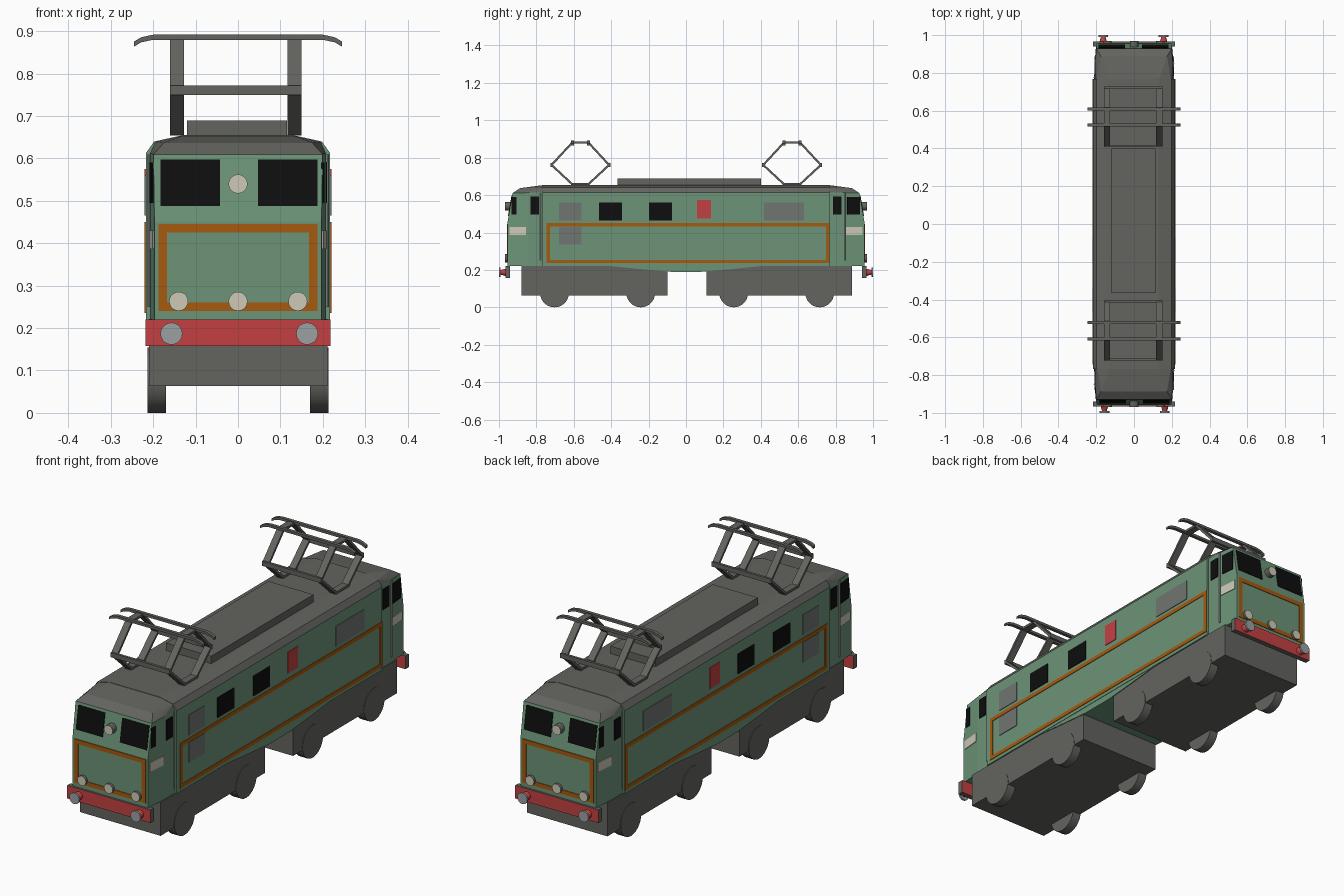
import bpy, bmesh, math
from mathutils import Vector, Matrix

if "Cube" in bpy.data.objects:
    bpy.data.objects.remove(bpy.data.objects["Cube"])


def colour(name, r, g, b):
    m = bpy.data.materials.new(name)
    lin = [((c / 255 + 0.055) / 1.055) ** 2.4 for c in (r, g, b)]
    m.diffuse_color = (*lin, 1)
    m.use_nodes = True
    m.node_tree.nodes["Principled BSDF"].inputs["Base Color"].default_value = m.diffuse_color
    return m


GREEN = colour("body green", 108, 148, 120)
GREY = colour("roof and bogie grey", 99, 99, 95)
VENT = colour("vent grey", 112, 118, 113)
BLACK = colour("window black", 14, 14, 14)
ORANGE = colour("stripe orange", 166, 90, 14)
RED = colour("beam red", 196, 64, 66)
CREAM = colour("lamp cream", 206, 202, 184)
SILVER = colour("buffer silver", 155, 160, 160)


def hull(bm, pts):
    vs = [bm.verts.new(p) for p in pts]
    r = bmesh.ops.convex_hull(bm, input=vs)
    junk = {v for k in ("geom_interior", "geom_unused") for v in r[k]
            if isinstance(v, bmesh.types.BMVert)}
    bmesh.ops.delete(bm, geom=list(junk), context='VERTS')


def box(bm, x0, x1, y0, y1, z0, z1):
    hull(bm, [(x, y, z) for x in (x0, x1) for y in (y0, y1) for z in (z0, z1)])


def plate(bm, pts, t=0.003):
    # thin slab lying on a planar quad
    p = [Vector(q) for q in pts]
    n = (p[1] - p[0]).cross(p[2] - p[0]).normalized() * t
    hull(bm, [q + n for q in p] + [q - n for q in p])


def rod(bm, a, b, r1, r2=None, n=20):
    a, b = Vector(a), Vector(b)
    d = b - a
    m = Matrix.Translation((a + b) / 2) @ d.to_track_quat('Z', 'Y').to_matrix().to_4x4()
    bmesh.ops.create_cone(bm, cap_ends=True, segments=n, radius1=r1,
                          radius2=r1 if r2 is None else r2, depth=d.length, matrix=m)


def finish(name, bm, mats, rule=None, smooth=False, turn=1):
    bmesh.ops.dissolve_limit(bm, angle_limit=0.01, verts=bm.verts, edges=bm.edges)
    if turn < 0:  # opposite end is the same part rotated half a turn
        bmesh.ops.rotate(bm, verts=bm.verts, matrix=Matrix.Rotation(math.pi, 3, 'Z'))
    bmesh.ops.recalc_face_normals(bm, faces=bm.faces)
    me = bpy.data.meshes.new(name)
    for m in mats:
        me.materials.append(m)
    for f in bm.faces:
        f.material_index = rule(f) if rule else 0
    bm.to_mesh(me)
    bm.free()
    ob = bpy.data.objects.new(name, me)
    bpy.context.collection.objects.link(ob)
    if smooth:
        bpy.context.view_layer.objects.active = ob
        ob.select_set(True)
        bpy.ops.object.shade_smooth_by_angle(angle=math.radians(35))
        ob.select_set(False)


def roof_rule(f):
    return 1 if f.calc_center_median().z > 0.613 else 0


# Main body with bevelled roof
bm = bmesh.new()
section = [(0.217, 0.22), (0.217, 0.613), (0.198, 0.64), (0.13, 0.655)]
hull(bm, [(s * x, y, z) for s in (1, -1) for y in (-0.768, 0.768) for x, z in section])
finish("main_body", bm, [GREEN, GREY], roof_rule)

# Sagging belly between the bogies
bm = bmesh.new()
hull(bm, [(x, y, z) for x in (-0.215, 0.215) for y, z in
          ((-0.42, 0.222), (-0.25, 0.205), (-0.08, 0.19), (0.08, 0.19), (0.25, 0.205), (0.42, 0.222))])
finish("belly", bm, [GREEN])

# Roof equipment box
bm = bmesh.new()
box(bm, -0.12, 0.115, -0.365, 0.40, 0.645, 0.69)
finish("roof_box", bm, [GREY])


def frame(bm, quad, a0, a1, z0, z1, w):
    for r in ((a0, a1, z0, z0 + w), (a0, a1, z1 - w, z1),
              (a0, a0 + w, z0 + w, z1 - w), (a1 - w, a1, z0 + w, z1 - w)):
        plate(bm, quad(*r))


def rect(a0, a1, z0, z1):
    return ((a0, z0), (a1, z0), (a1, z1), (a0, z1))


# Side windows, vents, panel and stripe, same on both sides
SIDE = {
    "vent": (VENT, [(-0.68, -0.56, 0.465, 0.56), (-0.68, -0.56, 0.335, 0.43), (0.417, 0.63, 0.465, 0.56)]),
    "window": (BLACK, [(-0.465, -0.342, 0.465, 0.56), (-0.198, -0.075, 0.465, 0.56)]),
    "red_panel": (RED, [(0.06, 0.134, 0.475, 0.575)]),
}
for s, side in ((1, "right"), (-1, "left")):
    def quad(y0, y1, z0, z1):
        return [(s * 0.217, y, z) for y, z in rect(y0, y1, z0, z1)]
    for part, (mat, rects) in SIDE.items():
        bm = bmesh.new()
        for r in rects:
            plate(bm, quad(*r))
        finish(f"{side}_{part}", bm, [mat])
    bm = bmesh.new()
    frame(bm, quad, -0.745, 0.767, 0.236, 0.45, 0.018)
    finish(f"{side}_stripe", bm, [ORANGE])


def front_y(z):
    return -0.955 + max(0, z - 0.45) * 0.027 / 0.16


def cab_x(y):
    return 0.207 - max(0, abs(y) - 0.845) / 11


def front_quad(x0, x1, z0, z1):
    return [(x, front_y(z), z) for x, z in rect(x0, x1, z0, z1)]


def cab_quad(s, y0, y1, z0, z1):
    return [(s * cab_x(y), y, z) for y, z in rect(y0, y1, z0, z1)]


for turn, end in ((1, "front"), (-1, "back")):
    # Cab shell, slightly narrower than the body, with raked windscreen
    bm = bmesh.new()
    half = [(0.207, -0.76, 0.22), (0.207, -0.845, 0.22), (0.197, -0.955, 0.22), (0.197, -0.955, 0.45),
            (cab_x(0.928), -0.928, 0.61), (0.207, -0.845, 0.613), (0.207, -0.76, 0.613),
            (0.175, -0.888, 0.637), (0.195, -0.76, 0.639), (0.13, -0.76, 0.654)]
    hull(bm, [(s * x, y, z) for s in (1, -1) for x, y, z in half])
    finish(f"{end}_cab", bm, [GREEN, GREY], roof_rule, turn=turn)

    # Windscreens and cab side windows
    bm = bmesh.new()
    plate(bm, front_quad(-0.183, -0.043, 0.488, 0.597))
    plate(bm, front_quad(0.047, 0.188, 0.488, 0.597))
    plate(bm, cab_quad(1, -0.934, -0.905, 0.495, 0.59))
    plate(bm, cab_quad(-1, -0.93, -0.862, 0.495, 0.59))
    for s in (1, -1):
        plate(bm, cab_quad(s, -0.832, -0.786, 0.495, 0.592))
    finish(f"{end}_cab_windows", bm, [BLACK], turn=turn)

    # Cream cab side plates
    bm = bmesh.new()
    for s in (1, -1):
        plate(bm, cab_quad(s, -0.943, -0.855, 0.387, 0.43))
    finish(f"{end}_cab_plates", bm, [CREAM], turn=turn)

    # Orange frame on the nose
    bm = bmesh.new()
    frame(bm, front_quad, -0.187, 0.187, 0.24, 0.446, 0.02)
    finish(f"{end}_stripe", bm, [ORANGE], turn=turn)

    # Lamps
    bm = bmesh.new()
    for x, z in ((0, 0.54), (-0.14, 0.263), (0, 0.263), (0.141, 0.263)):
        rod(bm, (x, front_y(z) + 0.01, z), (x, -0.969, z), 0.0225)
    finish(f"{end}_lamps", bm, [CREAM, GREY], lambda f: 0 if abs(f.normal.y) > 0.8 else 1,
           smooth=True, turn=turn)

    # Door handrails
    bm = bmesh.new()
    for x, y in ((0.21, -0.776), (-0.21, -0.848)):
        rod(bm, (x, y, 0.25), (x, y, 0.61), 0.004, n=8)
    finish(f"{end}_handrails", bm, [SILVER], turn=turn)

    # Buffer beam, red on its outer face
    bm = bmesh.new()
    box(bm, -0.218, 0.218, -0.965, -0.94, 0.158, 0.22)
    finish(f"{end}_buffer_beam", bm, [RED, GREY],
           lambda f: 0 if abs(f.normal.y) > 0.5 else 1, turn=turn)

    # Buffers
    shank, head = bmesh.new(), bmesh.new()
    for x in (-0.157, 0.163):
        rod(shank, (x, -0.96, 0.187), (x, -0.992, 0.187), 0.021, 0.012)
        rod(head, (x, -0.991, 0.187), (x, -1.0, 0.187), 0.026)
    finish(f"{end}_buffer_shanks", shank, [RED], smooth=True, turn=turn)
    finish(f"{end}_buffer_heads", head, [SILVER], smooth=True, turn=turn)

# Bogies and wheels
for end, y0, y1, axles in (("front", -0.88, -0.10, (-0.703, -0.242)),
                           ("back", 0.11, 0.887, (0.255, 0.715))):
    bm = bmesh.new()
    box(bm, -0.21, 0.211, y0, y1, 0.063, 0.222)
    finish(f"{end}_bogie", bm, [GREY])
    bm = bmesh.new()
    for y in axles:
        for s in (1, -1):
            rod(bm, (s * 0.17, y, 0.077), (s * 0.213, y, 0.077), 0.077, n=28)
    finish(f"{end}_wheels", bm, [GREY], smooth=True)


def strip(bm, a, b, x0, x1, t=0.011):
    # flat bar from a to b, given as (y, z), spanning x0..x1
    a, b = Vector(a), Vector(b)
    n = Vector((-(b - a).y, (b - a).x)).normalized() * t / 2
    hull(bm, [(x, p.x, p.y) for x in (x0, x1) for p in (a + n, a - n, b + n, b - n)])


# Diamond pantographs
for end, yc in (("front", -0.565), ("back", 0.567)):
    arms, collector = bmesh.new(), bmesh.new()
    for x0, x1 in ((-0.16, -0.127), (0.117, 0.15)):
        strip(arms, (yc - 0.05, 0.66), (yc + 0.05, 0.66), x0, x1)
        strip(arms, (yc - 0.045, 0.882), (yc + 0.045, 0.882), x0, x1)
        for s in (1, -1):
            strip(arms, (yc + s * 0.045, 0.66), (yc + s * 0.155, 0.762), x0, x1)
            strip(arms, (yc + s * 0.155, 0.76), (yc + s * 0.042, 0.882), x0, x1)
    for s in (1, -1):
        y = yc + s * 0.154
        box(arms, -0.16, 0.15, y - 0.006, y + 0.006, 0.75, 0.772)
        y = yc + s * 0.043
        path = [(-0.245, 0.87), (-0.228, 0.88), (-0.2, 0.886), (0.2, 0.886), (0.228, 0.88), (0.245, 0.87)]
        for (xa, za), (xb, zb) in zip(path, path[1:]):
            hull(collector, [(x, y + d, z + h) for x, z in ((xa, za), (xb, zb))
                             for d in (-0.008, 0.008) for h in (-0.006, 0.006)])
    finish(f"{end}_pantograph_arms", arms, [GREY])
    finish(f"{end}_pantograph_collector", collector, [GREY])
